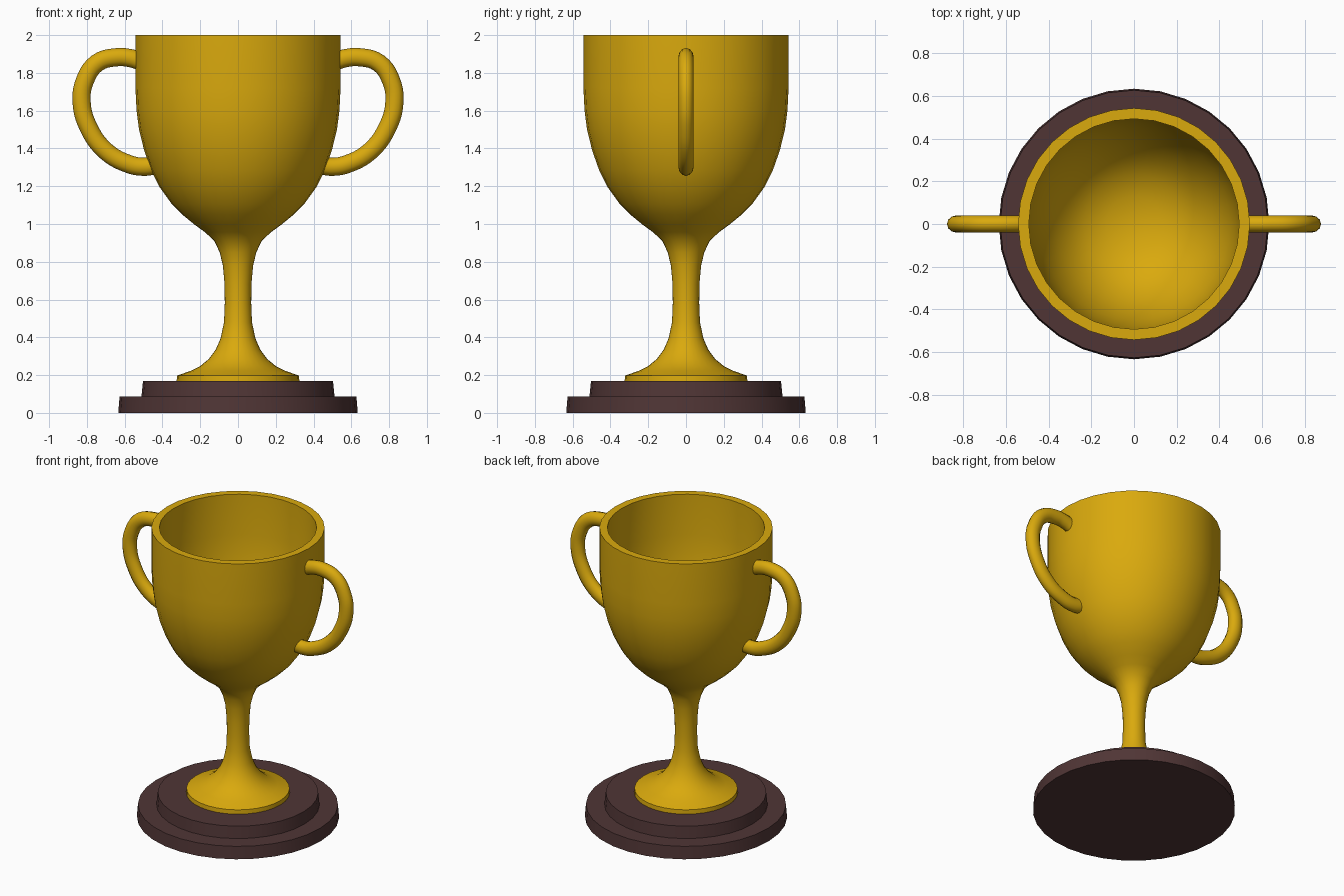
import bpy, bmesh, math

if "Cube" in bpy.data.objects:
    bpy.data.objects.remove(bpy.data.objects["Cube"])

SIDES = 32


def material(name, rgb):
    m = bpy.data.materials.new(name)
    m.diffuse_color = (*rgb, 1)
    m.use_nodes = True
    m.node_tree.nodes["Principled BSDF"].inputs["Base Color"].default_value = m.diffuse_color
    return m


gold = material("gold", (0.70, 0.40, 0.004))
brown = material("dark brown", (0.080, 0.036, 0.036))


def smooth(obj, degrees):
    bpy.ops.object.select_all(action='DESELECT')
    obj.select_set(True)
    bpy.context.view_layer.objects.active = obj
    bpy.ops.object.shade_smooth_by_angle(angle=math.radians(degrees))


def lathe(name, profile, mat):
    """Revolve (radius, height) points around z; radius 0 makes a pole."""
    bm = bmesh.new()
    rings = []
    for r, z in profile:
        if r == 0:
            rings.append([bm.verts.new((0, 0, z))] * SIDES)
        else:
            rings.append([bm.verts.new((r * math.cos(a), r * math.sin(a), z))
                          for a in (2 * math.pi * i / SIDES for i in range(SIDES))])
    for low, high in zip(rings, rings[1:]):
        for i in range(SIDES):
            j = (i + 1) % SIDES
            bm.faces.new(dict.fromkeys((low[i], low[j], high[j], high[i])))
    bmesh.ops.recalc_face_normals(bm, faces=bm.faces)
    mesh = bpy.data.meshes.new(name)
    bm.to_mesh(mesh)
    bm.free()
    mesh.materials.append(mat)
    obj = bpy.data.objects.new(name, mesh)
    bpy.context.collection.objects.link(obj)
    smooth(obj, 35)
    return obj


# Two-tier plinth
lathe("plinth_lower", [(0, 0), (0.634, 0), (0.627, 0.086), (0, 0.086)], brown)
lathe("plinth_upper", [(0, 0.08), (0.512, 0.08), (0.503, 0.168), (0, 0.168)], brown)

# Foot, stem and hollow bowl in one turned profile
lathe("cup", [
    (0, 0.165), (0.325, 0.165), (0.323, 0.197), (0.25, 0.223), (0.20, 0.248),
    (0.155, 0.285), (0.118, 0.335), (0.092, 0.395), (0.074, 0.48), (0.070, 0.58),
    (0.071, 0.68), (0.080, 0.78), (0.097, 0.85), (0.125, 0.91), (0.175, 0.957),
    (0.228, 0.995), (0.295, 1.05), (0.35, 1.105), (0.415, 1.195), (0.46, 1.285),
    (0.497, 1.39), (0.524, 1.50), (0.537, 1.60), (0.543, 1.72), (0.543, 2.0),
    (0.493, 2.0), (0.493, 1.72), (0.475, 1.51), (0.449, 1.40), (0.414, 1.30),
    (0.37, 1.215), (0.31, 1.135), (0.235, 1.07), (0.13, 1.025), (0, 1.01),
], gold)

# Handles: slightly flattened tubes swept along a mirrored loop
PATH = [(0.515, 1.862), (0.57, 1.878), (0.64, 1.883), (0.746, 1.852), (0.812, 1.755),
        (0.828, 1.645), (0.792, 1.513), (0.70, 1.386), (0.577, 1.317),
        (0.50, 1.303), (0.43, 1.312)]


def handle(name, side):
    curve = bpy.data.curves.new(name, 'CURVE')
    curve.dimensions = '3D'
    curve.resolution_u = 5
    curve.bevel_depth = 0.048
    curve.bevel_resolution = 4
    curve.use_fill_caps = True
    spline = curve.splines.new('BEZIER')
    spline.bezier_points.add(len(PATH) - 1)
    for p, (x, z) in zip(spline.bezier_points, PATH):
        p.co = (side * x, 0, z)
        p.handle_left_type = p.handle_right_type = 'AUTO'
    tmp = bpy.data.objects.new(name + "_path", curve)
    bpy.context.collection.objects.link(tmp)
    bpy.context.view_layer.update()
    deps = bpy.context.evaluated_depsgraph_get()
    mesh = bpy.data.meshes.new_from_object(tmp.evaluated_get(deps))
    bpy.data.objects.remove(tmp)
    for v in mesh.vertices:
        v.co.y *= 0.85
    mesh.materials.clear()
    mesh.materials.append(gold)
    obj = bpy.data.objects.new(name, mesh)
    bpy.context.collection.objects.link(obj)
    smooth(obj, 45)


handle("handle_right", 1)
handle("handle_left", -1)
